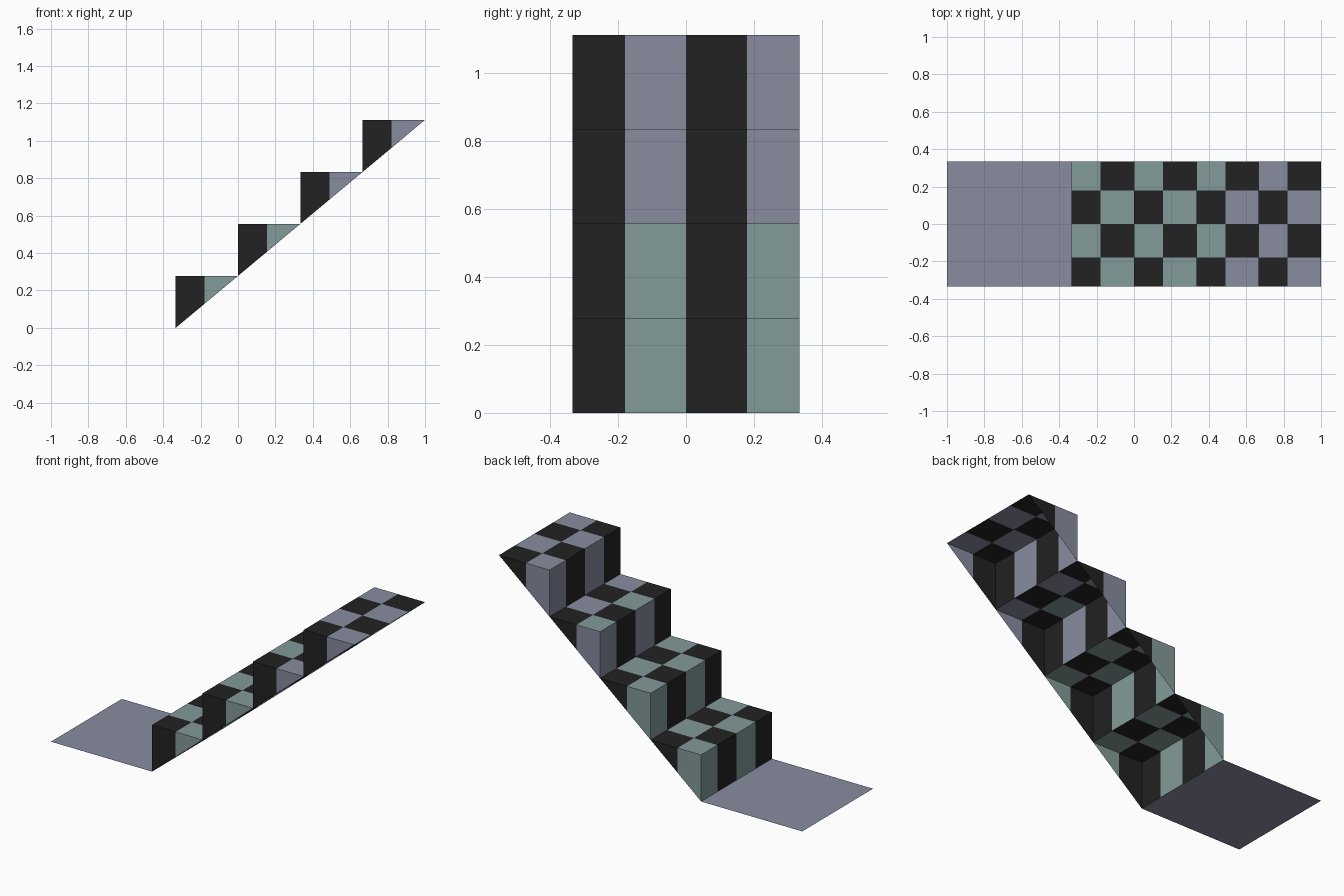
import bpy, bmesh

if "Cube" in bpy.data.objects:
    bpy.data.objects.remove(bpy.data.objects["Cube"])

RUN, RISE, HALF = 1 / 3, 1.112 / 4, 1 / 3
SPLIT = 0.155                      # checker split along each tread
ROWS = (-0.18, 0.0, 0.18)          # checker splits across the width


def material(name, rgb):
    m = bpy.data.materials.new(name)
    m.diffuse_color = (*rgb, 1)
    m.use_nodes = True
    m.node_tree.nodes["Principled BSDF"].inputs["Base Color"].default_value = m.diffuse_color
    return m


MATS = [material("dark_tile", (0.016, 0.016, 0.016)),
        material("teal_tile", (0.223, 0.328, 0.319)),
        material("grey_violet_tile", (0.246, 0.262, 0.347))]


def finish(bm, name):
    mesh = bpy.data.meshes.new(name)
    bm.to_mesh(mesh)
    bm.free()
    for m in MATS:
        mesh.materials.append(m)
    bpy.context.collection.objects.link(bpy.data.objects.new(name, mesh))


def cut(bm, co, normal):
    geom = bm.verts[:] + bm.edges[:] + bm.faces[:]
    bmesh.ops.bisect_plane(bm, geom=geom, dist=1e-5, plane_co=co, plane_no=normal)


def step(i):
    """Open-bottomed wedge: riser, tread and two triangular cheeks."""
    x0, z0 = -1 / 3 + i * RUN, i * RISE
    bm = bmesh.new()
    profile = [(x0, z0), (x0, z0 + RISE), (x0 + RUN, z0 + RISE)]
    a = [bm.verts.new((x, -HALF, z)) for x, z in profile]
    b = [bm.verts.new((x, HALF, z)) for x, z in profile]
    bm.faces.new((a[0], a[2], a[1]))
    bm.faces.new((b[0], b[1], b[2]))
    for k in (0, 1):
        bm.faces.new((a[k], a[k + 1], b[k + 1], b[k]))
    # cut the checker lines
    cut(bm, (x0 + SPLIT, 0, 0), (1, 0, 0))
    for y in ROWS:
        cut(bm, (0, y, 0), (0, 1, 0))
    bm.normal_update()
    # alternate dark and light; the light colour changes halfway up
    for f in bm.faces:
        c = f.calc_center_median()
        far = int(c.x > x0 + SPLIT)
        row = sum(c.y > y for y in ROWS)
        teal = i < 2 or (i == 2 and f.normal.z > 0.5 and not far)
        f.material_index = 0 if (row + far) % 2 == 0 else (1 if teal else 2)
    finish(bm, f"step_{i + 1}")


for i in range(4):
    step(i)

# flat landing in front of the lowest step
bm = bmesh.new()
bm.faces.new([bm.verts.new(p) for p in ((-1, -HALF, 0), (-1 / 3, -HALF, 0),
                                        (-1 / 3, HALF, 0), (-1, HALF, 0))])
bm.faces[:][0].material_index = 2
finish(bm, "landing")
